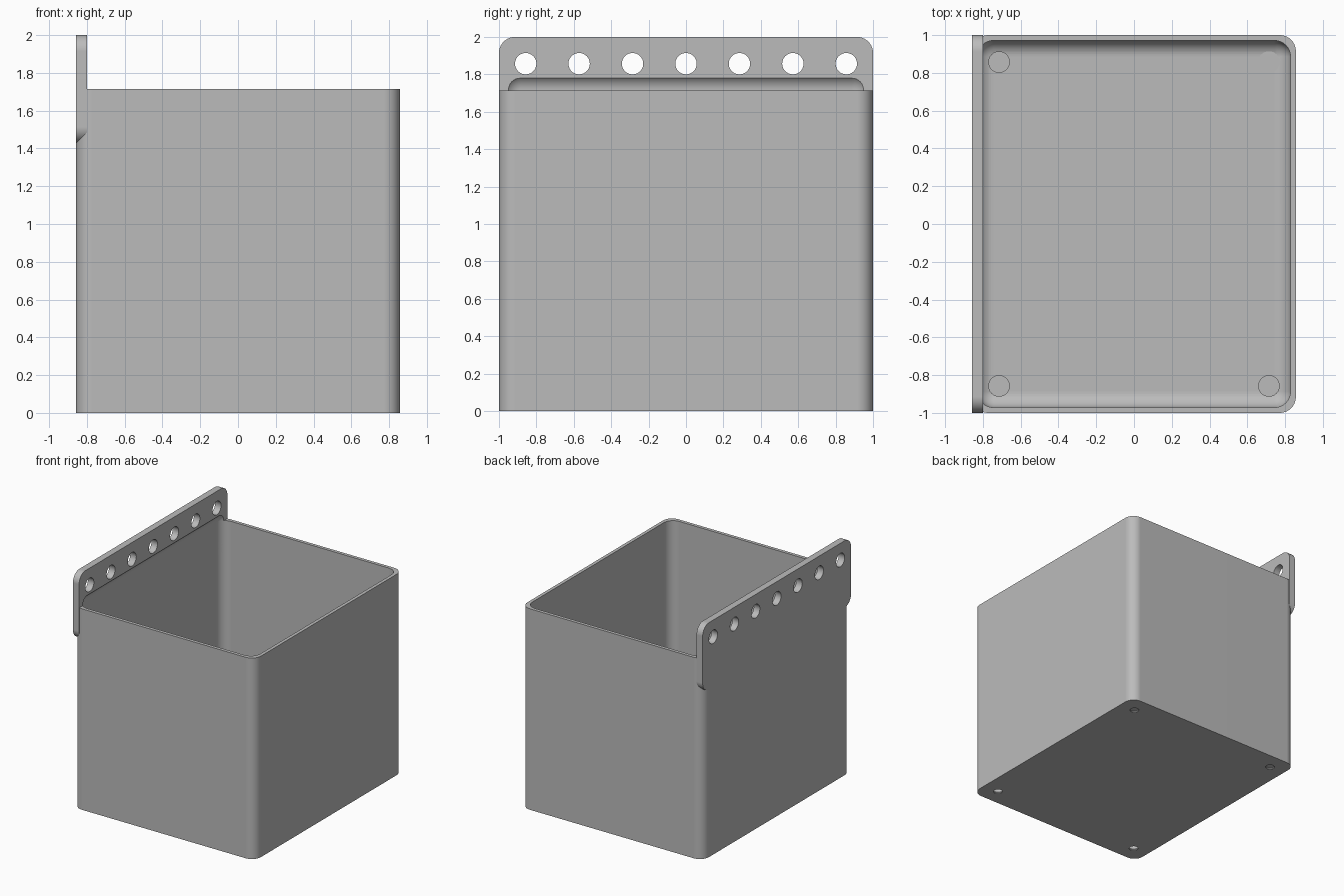
import bpy, bmesh, math
from mathutils import Matrix, Vector

default = bpy.data.objects.get("Cube")
if default:
    bpy.data.objects.remove(default, do_unlink=True)

MM = 1 / 35            # model unit per millimetre
R = 3 * MM             # shared corner radius
HALF_X, HALF_Y, HEIGHT = 30 * MM, 35 * MM, 60 * MM
WALL = 1 * MM

grey = bpy.data.materials.new("plain grey")
grey.use_nodes = True
grey.diffuse_color = (0.5, 0.5, 0.5, 1)
grey.node_tree.nodes["Principled BSDF"].inputs["Base Color"].default_value = (0.5, 0.5, 0.5, 1)


def make_object(name, bm):
    mesh = bpy.data.meshes.new(name)
    bmesh.ops.recalc_face_normals(bm, faces=bm.faces)
    bm.to_mesh(mesh)
    bm.free()
    mesh.materials.append(grey)
    obj = bpy.data.objects.new(name, mesh)
    bpy.context.collection.objects.link(obj)
    return obj


def rounded_box(name, low, high, axes, segments=10):
    """Box whose edges running along the given axes are rounded."""
    low, high = Vector(low), Vector(high)
    bm = bmesh.new()
    bmesh.ops.create_cube(bm, size=1)
    for v in bm.verts:
        v.co = Vector([low[i] + (v.co[i] + 0.5) * (high[i] - low[i]) for i in range(3)])
    edges = [e for e in bm.edges
             if any(abs((e.verts[0].co - e.verts[1].co)[a]) > 1e-4 for a in axes)]
    bmesh.ops.bevel(bm, geom=edges, offset=R, segments=segments,
                    profile=0.5, affect='EDGES', clamp_overlap=True)
    return make_object(name, bm)


def cone(bm, r1, r2, depth, matrix):
    bmesh.ops.create_cone(bm, cap_ends=True, segments=40, radius1=r1,
                          radius2=r2, depth=depth, matrix=matrix)


def cut(obj, cutter):
    mod = obj.modifiers.new("cut", 'BOOLEAN')
    mod.operation = 'DIFFERENCE'
    mod.solver = 'EXACT'
    mod.object = cutter
    bpy.context.view_layer.objects.active = obj
    bpy.ops.object.modifier_apply(modifier=mod.name)


# Main parts
bin_body = rounded_box("bin_body", (-HALF_X, -HALF_Y, 0), (HALF_X, HALF_Y, HEIGHT), [2])
hanging_plate = rounded_box("hanging_plate", (-HALF_X, -HALF_Y, 50 * MM),
                            (-HALF_X + 2 * MM, HALF_Y, 70 * MM), [0])

# Rounded cavity, also relieving the lower inside of the plate
cavity = rounded_box("cavity_cutter", (-HALF_X + WALL, -HALF_Y + WALL, WALL),
                     (HALF_X - WALL, HALF_Y - WALL, HEIGHT + R + 0.002), [0, 1, 2])
cut(bin_body, cavity)
cut(hanging_plate, cavity)

# Row of seven hanging holes
bm = bmesh.new()
for i in range(-3, 4):
    cone(bm, 2 * MM, 2 * MM, 0.3,
         Matrix.Translation((-HALF_X, i * 10 * MM, 65 * MM)) @ Matrix.Rotation(math.pi / 2, 4, 'Y'))
plate_holes = make_object("plate_hole_cutter", bm)
cut(hanging_plate, plate_holes)

# Four floor holes with countersinks
cutters = [cavity, plate_holes]
for r1, r2, low, high in ((1.25, 1.25, -2, 3), (1.25, 2, 0.25, 1), (2, 2, 0.999, 4)):
    bm = bmesh.new()
    for sx in (-1, 1):
        for sy in (-1, 1):
            cone(bm, r1 * MM, r2 * MM, (high - low) * MM,
                 Matrix.Translation((sx * 25 * MM, sy * 30 * MM, (low + high) / 2 * MM)))
    cutters.append(make_object("floor_hole_cutter", bm))
    cut(bin_body, cutters[-1])

for c in cutters:
    bpy.data.objects.remove(c, do_unlink=True)

# Smooth curves, crisp edges
for obj in (bin_body, hanging_plate):
    bpy.ops.object.select_all(action='DESELECT')
    obj.select_set(True)
    bpy.context.view_layer.objects.active = obj
    bpy.ops.object.shade_smooth_by_angle(angle=math.radians(30))
    weighted = obj.modifiers.new("weighted normals", 'WEIGHTED_NORMAL')
    weighted.keep_sharp = True
